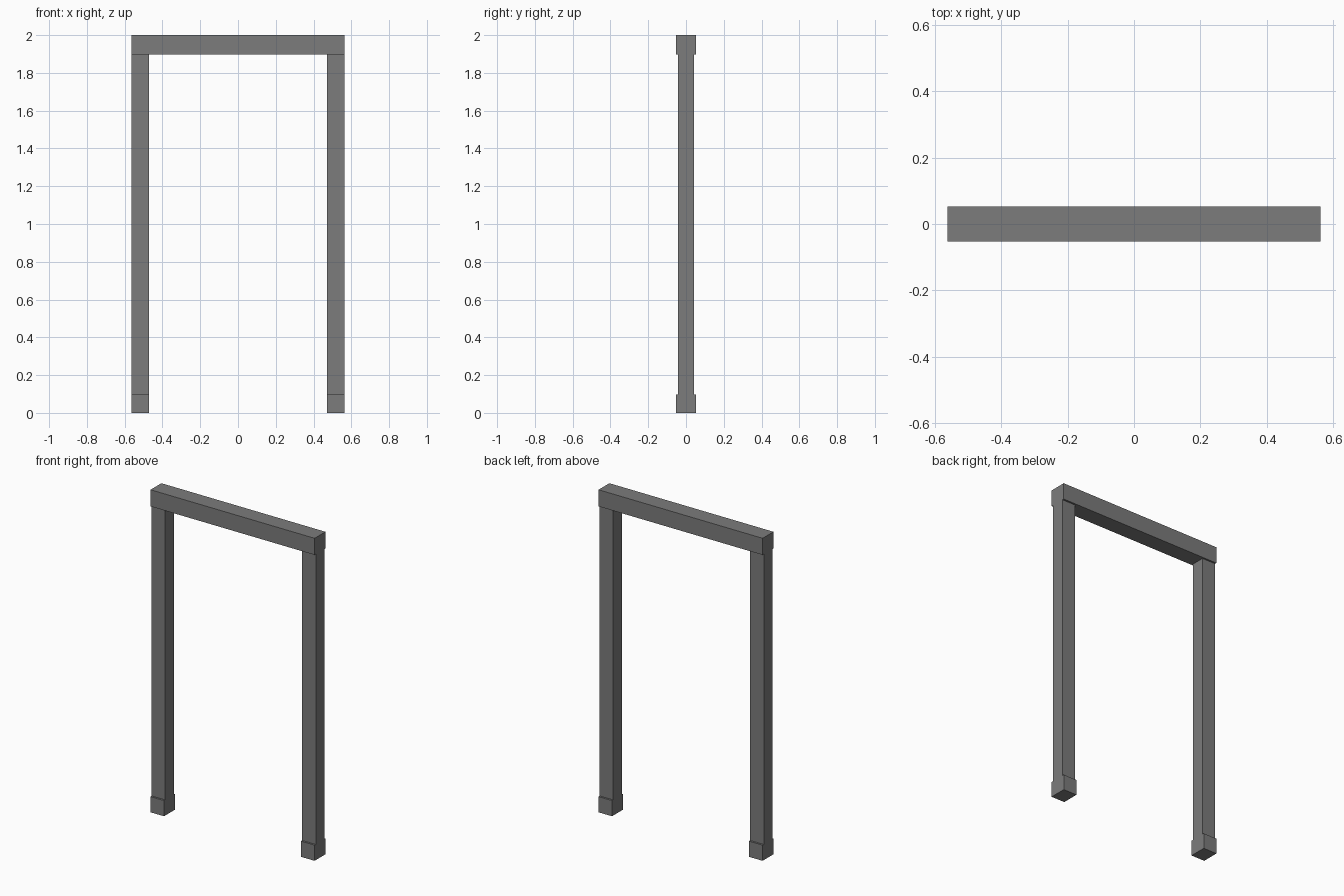
import bpy

if "Cube" in bpy.data.objects:
    bpy.data.objects.remove(bpy.data.objects["Cube"])

HALF_W = 0.563    # outer half width of the frame
POST_W = 0.093    # width of posts and feet
BEAM_Z = 1.897    # underside of the lintel
FOOT_H = 0.097

# Dark grey for the whole frame
dark = bpy.data.materials.new("dark_grey")
dark.diffuse_color = (0.2, 0.2, 0.2, 1)
dark.use_nodes = True
dark.node_tree.nodes["Principled BSDF"].inputs["Base Color"].default_value = dark.diffuse_color


def box(name, x, y, z):
    """Box from (min, max) ranges on each axis."""
    bpy.ops.mesh.primitive_cube_add(size=1, location=[sum(r) / 2 for r in (x, y, z)])
    ob = bpy.context.object
    ob.name = name
    ob.scale = [r[1] - r[0] for r in (x, y, z)]
    bpy.ops.object.transform_apply(location=False, rotation=False, scale=True)
    ob.data.materials.append(dark)
    return ob


# Lintel across the top
box("lintel", (-HALF_W, HALF_W), (-0.053, 0.053), (BEAM_Z, 2.0))

# Post and slightly deeper foot block on each side
for side, sign in (("left", -1), ("right", 1)):
    x = sorted((sign * HALF_W, sign * (HALF_W - POST_W)))
    box(side + "_post", x, (-0.042, 0.042), (FOOT_H, BEAM_Z))
    box(side + "_foot", x, (-0.0535, 0.0535), (0.0, FOOT_H))
